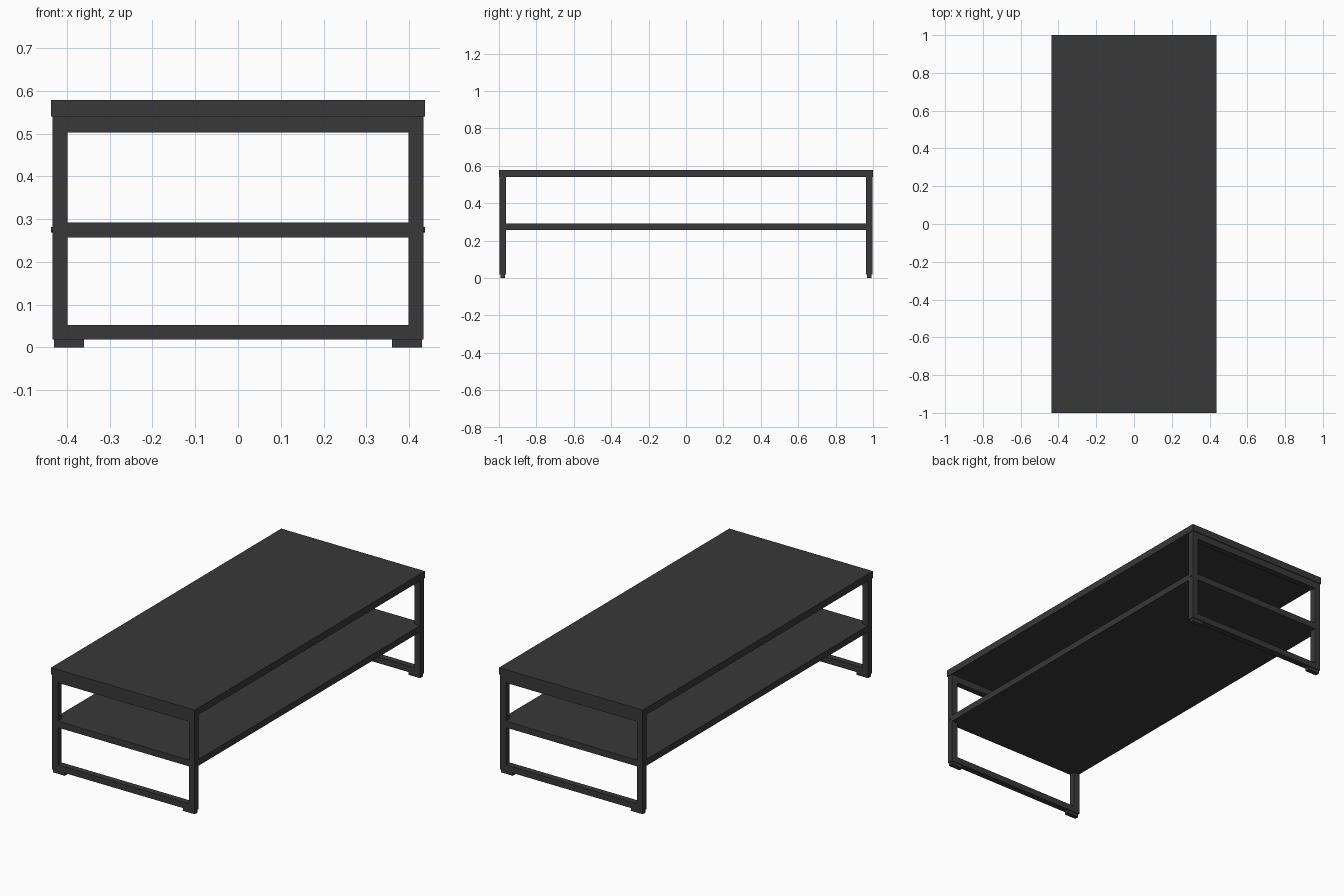
import bpy, math

if "Cube" in bpy.data.objects:
    bpy.data.objects.remove(bpy.data.objects["Cube"])


def box(name, x0, x1, y0, y1, z0, z1):
    bpy.ops.mesh.primitive_cube_add(size=1, location=((x0 + x1) / 2, (y0 + y1) / 2, (z0 + z1) / 2))
    ob = bpy.context.object
    ob.name = name
    ob.scale = (x1 - x0, y1 - y0, z1 - z0)
    bpy.ops.object.transform_apply(location=False, rotation=False, scale=True)
    mat = bpy.data.materials.get("dark_finish") or bpy.data.materials.new("dark_finish")
    mat.diffuse_color = (0.04, 0.04, 0.04, 1)
    mat.use_nodes = True
    mat.node_tree.nodes["Principled BSDF"].inputs["Base Color"].default_value = mat.diffuse_color
    ob.data.materials.append(mat)
    return ob


W, T = 0.434, 0.035      # frame half width, tube thickness
Y0, Y1 = 0.962, 0.996    # frame depth range

# Table top and lower shelf
box("table_top", -0.437, 0.437, -1, 1, 0.54, 0.578)
box("lower_shelf", -W, W, -Y0, Y0, 0.257, 0.292)

# End frames
for s, end in ((-1, "front"), (1, "back")):
    a, b = sorted((s * Y0, s * Y1))
    inner = W - T
    box(end + "_top_rail", -inner, inner, a, b, 0.503, 0.54)
    box(end + "_shelf_rail", -inner, inner, a, b, 0.257, 0.292)
    box(end + "_bottom_rail", -inner, inner, a, b, 0.018, 0.052)
    for m, side in ((-1, "left"), (1, "right")):
        x0, x1 = sorted((m * inner, m * W))
        box(f"{end}_{side}_leg", x0, x1, a, b, 0.018, 0.54)
        # Foot pad
        x0, x1 = sorted((m * 0.36, m * 0.43))
        box(f"{end}_{side}_foot", x0, x1, a + 0.005, b - 0.005, 0, 0.018)
        # Screw head on the outer side of the leg
        bpy.ops.mesh.primitive_cylinder_add(vertices=16, radius=0.006, depth=0.006,
                                            location=(m * (W + 0.0005), s * 0.979, 0.275),
                                            rotation=(0, math.pi / 2, 0))
        screw = bpy.context.object
        screw.name = f"{end}_{side}_screw"
        screw.data.materials.append(bpy.data.materials["dark_finish"])
